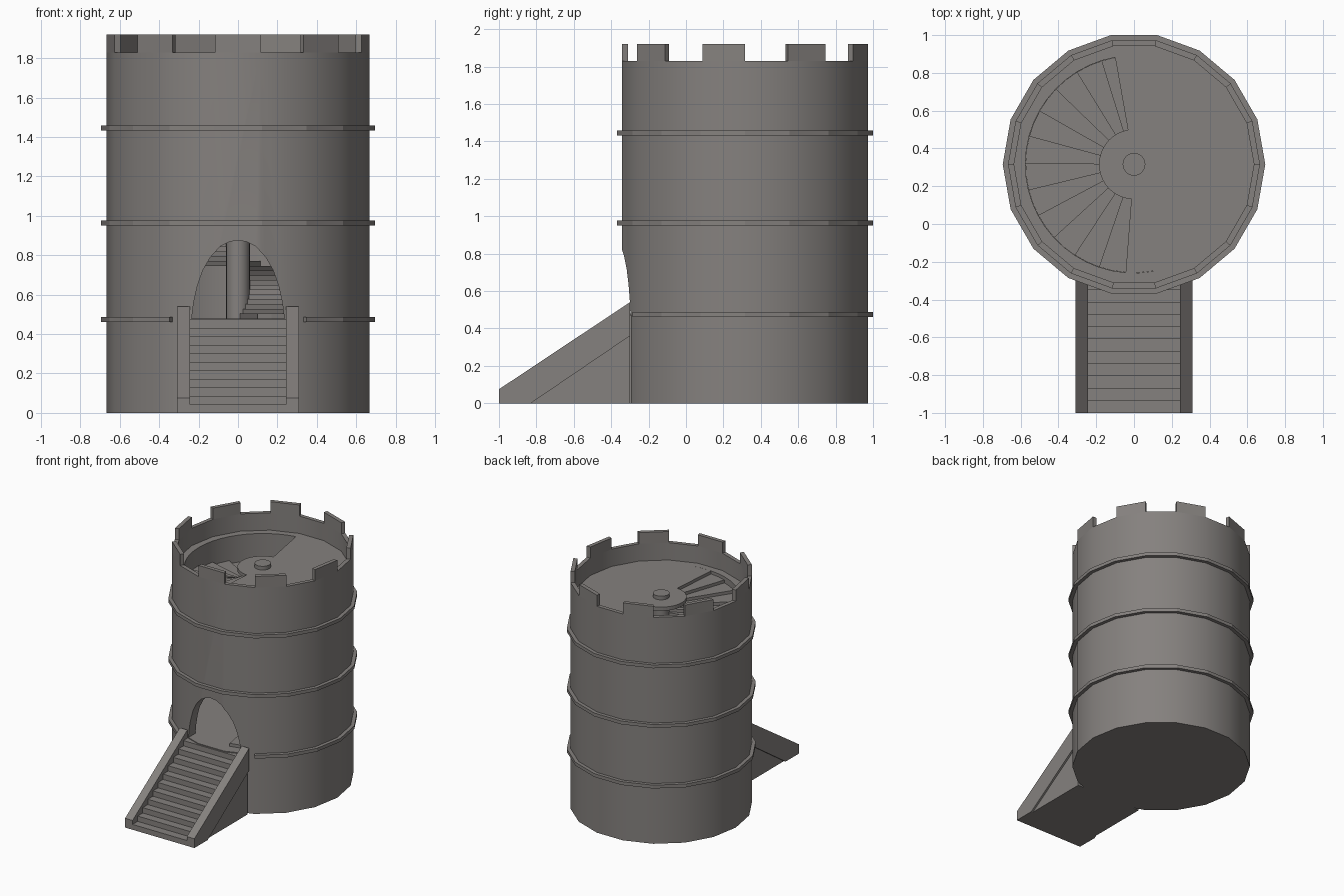
import bpy, bmesh, math
from mathutils import Vector

if "Cube" in bpy.data.objects:
    bpy.data.objects.remove(bpy.data.objects["Cube"])

CY = 0.316          # tower axis is at x = 0, y = CY
SIDES = 18
FLOOR, ROOF = 0.48, 1.69

stone = bpy.data.materials.new("grey stone")
stone.diffuse_color = (0.235, 0.22, 0.21, 1)
stone.use_nodes = True
stone.node_tree.nodes["Principled BSDF"].inputs["Base Color"].default_value = stone.diffuse_color


def polar(r, deg):
    a = math.radians(deg)
    return (r * math.cos(a), CY + r * math.sin(a))


def add_prism(bm, base, shift):
    """Closed prism from a 3D outline pushed along a vector."""
    a = [bm.verts.new(p) for p in base]
    b = [bm.verts.new(Vector(p) + Vector(shift)) for p in base]
    n = len(a)
    bm.faces.new(a)
    bm.faces.new(b[::-1])
    for i in range(n):
        bm.faces.new((a[i], a[(i + 1) % n], b[(i + 1) % n], b[i]))


def upright(bm, pts, z0, z1):
    add_prism(bm, [(x, y, z0) for x, y in pts], (0, 0, z1 - z0))


def sideways(bm, pts, x0, x1):
    add_prism(bm, [(x0, y, z) for y, z in pts], (x1 - x0, 0, 0))


def finish(name, bm, smooth=False):
    bmesh.ops.recalc_face_normals(bm, faces=bm.faces)
    me = bpy.data.meshes.new(name)
    bm.to_mesh(me)
    bm.free()
    me.materials.append(stone)
    ob = bpy.data.objects.new(name, me)
    bpy.context.collection.objects.link(ob)
    if smooth:
        smooth_shade(ob)
    return ob


def smooth_shade(ob):
    bpy.ops.object.select_all(action='DESELECT')
    ob.select_set(True)
    bpy.context.view_layer.objects.active = ob
    bpy.ops.object.shade_smooth_by_angle(angle=math.radians(30))


def cylinder(name, r, z0, z1, sides, start=0, smooth=False):
    bm = bmesh.new()
    upright(bm, [polar(r, start + 360 * i / sides) for i in range(sides)], z0, z1)
    return finish(name, bm, smooth)


def cut(ob, cutter):
    m = ob.modifiers.new("cut", 'BOOLEAN')
    m.operation, m.solver, m.object = 'DIFFERENCE', 'EXACT', cutter
    bpy.context.view_layer.objects.active = ob
    bpy.ops.object.modifier_apply(modifier=m.name)
    bpy.data.objects.remove(cutter)


# Tower wall: solid base, hollow stairwell, thin parapet, arched doorway
wall = cylinder("tower_wall", 0.667, 0, 1.83, SIDES)
cut(wall, cylinder("parapet_cutter", 0.635, ROOF, 2.1, SIDES))
cut(wall, cylinder("stairwell_cutter", 0.575, FLOOR, 1.8, 50, -80))
half = [(0.235, FLOOR), (0.225, 0.56), (0.207, 0.64), (0.18, 0.72),
        (0.14, 0.79), (0.09, 0.845), (0.045, 0.868)]
arch = half + [(0, 0.876)] + [(-x, z) for x, z in half[::-1]]
bm = bmesh.new()
add_prism(bm, [(x, -0.6, z) for x, z in arch], (0, 0.7, 0))
cut(wall, finish("door_cutter", bm))
smooth_shade(wall)

# Battlements on every other side
bm = bmesh.new()
for k in range(1, SIDES, 2):
    a, b = 20 * k, 20 * k + 20
    upright(bm, [polar(0.667, a), polar(0.667, b), polar(0.635, b), polar(0.635, a)], 1.83, 1.92)
finish("battlements", bm)

# Stone bands; the lowest stops at the entrance stairs
for name, z, first, count in (("lower_band", 0.46, -60, 15),
                              ("middle_band", 0.95, 0, 18), ("upper_band", 1.432, 0, 18)):
    bm = bmesh.new()
    closed = count == SIDES
    rings = []
    for i in range(count if closed else count + 1):
        (xi, yi), (xo, yo) = polar(0.655, first + 20 * i), polar(0.695, first + 20 * i)
        rings.append([bm.verts.new(p) for p in ((xi, yi, z), (xo, yo, z),
                                                (xo, yo, z + 0.027), (xi, yi, z + 0.027))])
    for i in range(count):
        p, q = rings[i], rings[(i + 1) % len(rings)]
        for j in range(4):
            bm.faces.new((p[j], q[j], q[(j + 1) % 4], p[(j + 1) % 4]))
    if not closed:
        bm.faces.new(rings[0])
        bm.faces.new(rings[-1])
    finish(name, bm)

# Roof floor: half disc plus a hub, leaving a half-ring opening
bm = bmesh.new()
outline = [polar(0.575, -80 + 7.2 * i) for i in range(26)]
outline += [polar(0.185, 100 + 7.2 * i) for i in range(26)]
upright(bm, outline, ROOF - 0.03, ROOF)
finish("roof_floor", bm)

# Spiral stairs: two counter-clockwise turns of wedge steps
bm = bmesh.new()
rise = (ROOF - FLOOR) / 50
for i in range(50):
    a = -80 + 14.4 * i
    top = FLOOR + rise * (i + 1)
    pts = [polar(0.05, a), polar(0.574, a), polar(0.574, a + 7.2),
           polar(0.574, a + 14.4), polar(0.05, a + 14.4)]
    upright(bm, pts, max(FLOOR - 0.01, top - 0.05), top)
finish("spiral_stairs", bm)

# Central post
cylinder("central_post", 0.06, FLOOR - 0.01, 1.72, 24, 0, True)

# Entrance stairs: one stepped profile pushed across
prof = [(-1, 0)]
for k in range(11):
    y = -1 + 0.065 * k
    prof += [(y, 0.043 * (k + 1)), (y + 0.065, 0.043 * (k + 1))]
prof.append((prof[-1][0], 0))
bm = bmesh.new()
sideways(bm, prof, -0.25, 0.25)
finish("entrance_steps", bm)

# Sloping side rails and the slightly inset support walls under them
rail = [(-1, 0), (-1, 0.075), (-0.3, 0.54), (-0.3, 0.36), (-0.83, 0)]
support = [(-0.86, 0), (-0.3, 0.39), (-0.3, 0)]
for side, s in (("left", -1), ("right", 1)):
    bm = bmesh.new()
    sideways(bm, rail, s * 0.243, s * 0.31)
    finish(side + "_stair_rail", bm)
    bm = bmesh.new()
    sideways(bm, support, s * 0.246, s * 0.295)
    finish(side + "_stair_support", bm)
